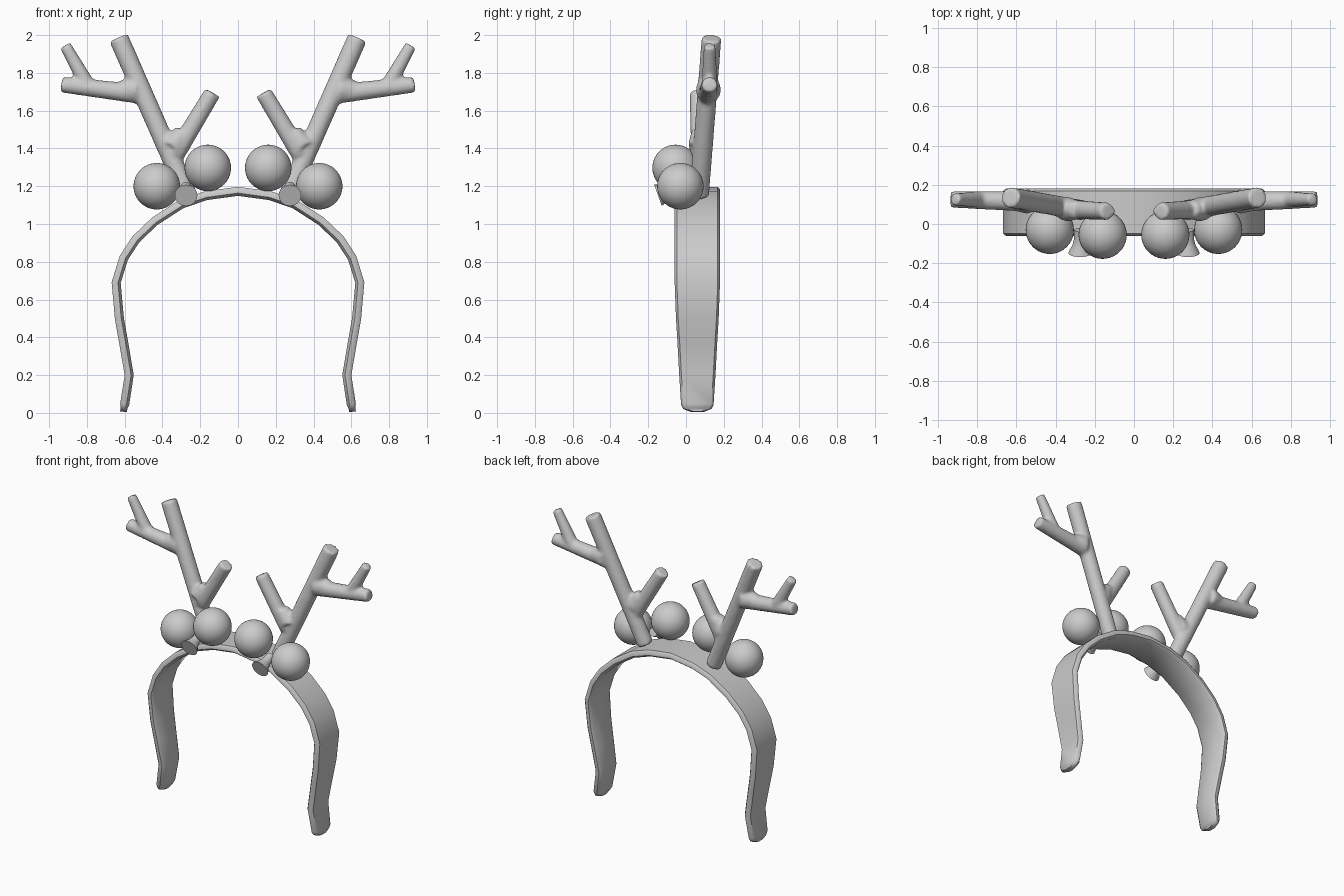
import bpy, bmesh
from math import pi
from mathutils import Vector, Matrix

if "Cube" in bpy.data.objects:
    bpy.data.objects.remove(bpy.data.objects["Cube"])


def finish(name, bm, angle=0.6):
    bmesh.ops.recalc_face_normals(bm, faces=bm.faces)
    me = bpy.data.meshes.new(name)
    bm.to_mesh(me)
    bm.free()
    ob = bpy.data.objects.new(name, me)
    bpy.context.collection.objects.link(ob)
    bpy.ops.object.select_all(action='DESELECT')
    ob.select_set(True)
    bpy.context.view_layer.objects.active = ob
    bpy.ops.object.shade_smooth_by_angle(angle=angle)
    return ob


def tube(bm, a, b, r1, r2, n=24):
    # closed tapered cylinder between two points
    a, b = Vector(a), Vector(b)
    d = b - a
    rot = d.to_track_quat('Z', 'Y').to_matrix().to_4x4()
    bmesh.ops.create_cone(bm, cap_ends=True, segments=n, radius1=r1, radius2=r2,
                          depth=d.length, matrix=Matrix.Translation((a + b) / 2) @ rot)


# Headband: a flat bevelled strip swept along an arch (x, z, half width)
half = [(0.17, 1.15, .12), (0.30, 1.105, .12), (0.44, 1.015, .12), (0.54, 0.92, .12),
        (0.605, 0.82, .12), (0.645, 0.69, .12), (0.628, 0.50, .113), (0.605, 0.37, .105),
        (0.576, 0.20, .096), (0.60, 0.045, .086), (0.604, 0.022, .075), (0.606, 0.006, .035)]
path = [(-x, z, w) for x, z, w in reversed(half)] + [(0, 1.173, .12)] + half
bm = bmesh.new()
rings = []
for i, (x, z, w) in enumerate(path):
    p, q = path[max(i - 1, 0)], path[min(i + 1, len(path) - 1)]
    t = Vector((q[0] - p[0], q[1] - p[1])).normalized()
    nx, nz = -t.y, t.x
    h = 0.024 if 1 < i < len(path) - 2 else 0.018
    prof = [(-w, -.4 * h), (-w, .4 * h), (-w + .012, h), (w - .012, h),
            (w, .4 * h), (w, -.4 * h), (w - .02, -h), (-w + .02, -h)]
    rings.append([bm.verts.new((x + nx * o, 0.06 + y, max(z + nz * o, 0))) for y, o in prof])
for r, s in zip(rings, rings[1:]):
    for k in range(8):
        bm.faces.new((r[k], r[(k + 1) % 8], s[(k + 1) % 8], s[k]))
bm.faces.new(rings[0])
bm.faces.new(rings[-1])
finish("headband", bm, 0.8)

for s, side in ((-1, "left"), (1, "right")):
    # Antler: overlapping tubes fused into one smooth branching form
    bm = bmesh.new()
    for a, b, r1, r2 in [
            ((.265, .07, 1.15), (.632, .135, 1.985), .052, .053),
            ((.33, .075, 1.37), (.135, .065, 1.695), .05, .045),
            ((.345, .075, 1.41), (.29, .073, 1.49), .066, .045),
            ((.53, .115, 1.69), (.935, .125, 1.738), .053, .042),
            ((.54, .12, 1.71), (.62, .12, 1.71), .07, .05),
            ((.80, .125, 1.74), (.915, .125, 1.945), .042, .032)]:
        tube(bm, (a[0] * s, a[1], a[2]), (b[0] * s, b[1], b[2]), r1, r2)
    antler = finish(side + "_antler", bm)
    m = antler.modifiers.new("fuse", 'REMESH')
    m.mode = 'VOXEL'
    m.voxel_size = 0.011
    m.use_smooth_shade = True
    m = antler.modifiers.new("soften", 'SMOOTH')
    m.factor = 0.5
    m.iterations = 7

    # Bauble pair
    for name, c in (("outer", (.43, -.03, 1.2)), ("inner", (.16, -.055, 1.297))):
        bm = bmesh.new()
        bmesh.ops.create_uvsphere(bm, u_segments=40, v_segments=20, radius=.123,
                                  matrix=Matrix.Translation((c[0] * s, c[1], c[2])))
        finish(side + "_" + name + "_bauble", bm, pi)

    # Small flared bell poking forward and slightly down
    bm = bmesh.new()
    a, b = Vector((.275 * s, -.03, 1.195)), Vector((.275 * s, -.148, 1.152))
    rot = (b - a).to_track_quat('Z', 'Y').to_matrix().to_4x4()
    stations = [(0, .03), (.05, .031), (.085, .04), (.112, .055), (.126, .06)]
    loops = []
    for d, r in stations:
        res = bmesh.ops.create_circle(bm, segments=20, radius=r,
                                      matrix=Matrix.Translation(a) @ rot @ Matrix.Translation((0, 0, d)))
        loops.append(res["verts"])
    for u, v in zip(loops, loops[1:]):
        for k in range(20):
            bm.faces.new((u[k], u[(k + 1) % 20], v[(k + 1) % 20], v[k]))
    bm.faces.new(loops[0])
    bm.faces.new(loops[-1])
    finish(side + "_bell", bm)
